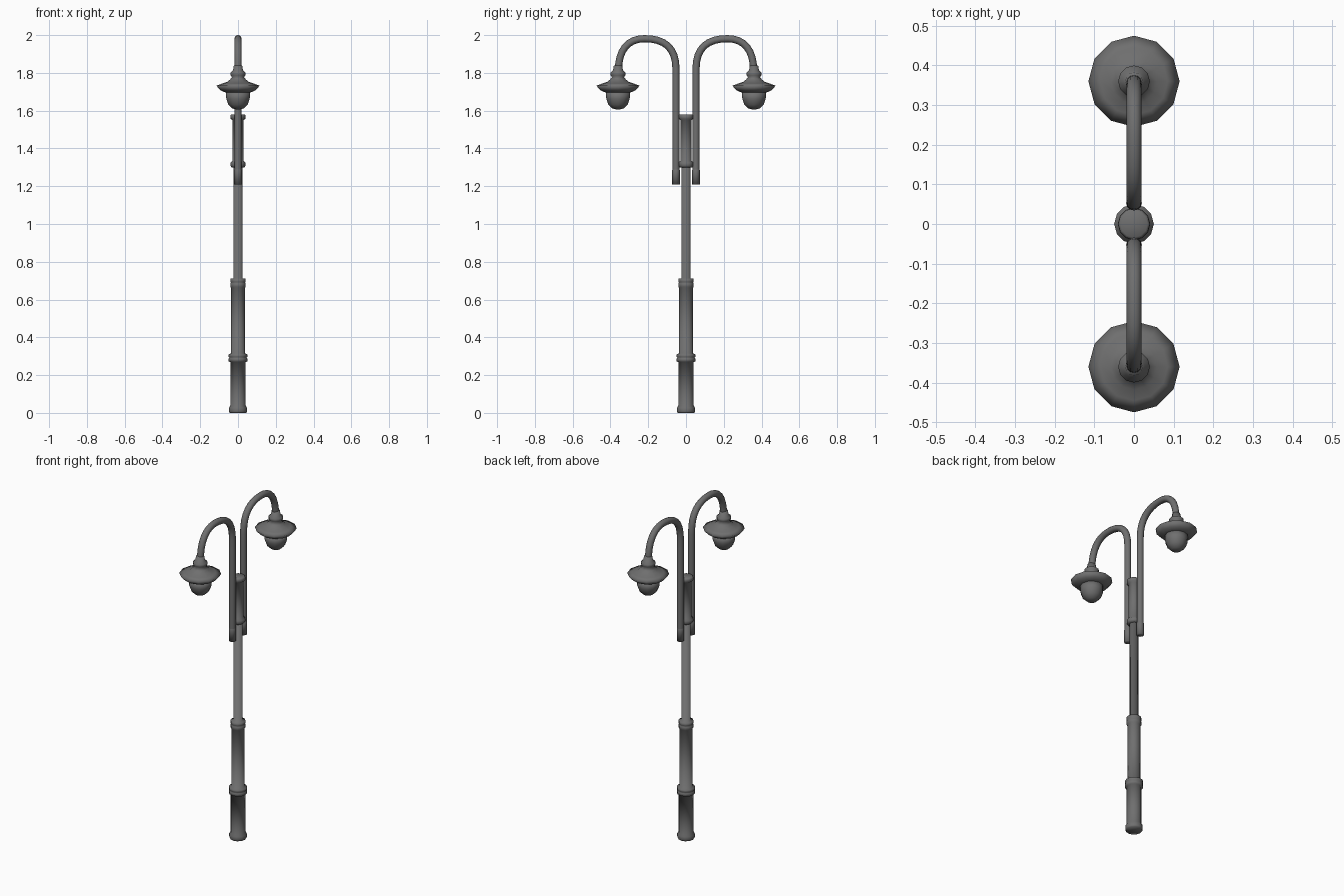
import bpy, bmesh, math

if "Cube" in bpy.data.objects:
    bpy.data.objects.remove(bpy.data.objects["Cube"])

SIDES = 12

# Dark painted metal
metal = bpy.data.materials.new("dark_metal")
metal.diffuse_color = (0.16, 0.16, 0.16, 1)
metal.use_nodes = True
metal.node_tree.nodes["Principled BSDF"].inputs["Base Color"].default_value = metal.diffuse_color


def finish(obj):
    """Smooth shading all over, dark metal."""
    obj.data.materials.append(metal)
    bpy.ops.object.select_all(action='DESELECT')
    obj.select_set(True)
    bpy.context.view_layer.objects.active = obj
    bpy.ops.object.shade_smooth()


def lathe(name, profile, y=0.0):
    """Revolve (radius, z) points, listed bottom to top, about a vertical axis."""
    bm = bmesh.new()
    rings = []
    for r, z in profile:
        rings.append([bm.verts.new((r * math.cos(math.tau * i / SIDES),
                                    r * math.sin(math.tau * i / SIDES), z))
                      for i in range(SIDES)])
    for a, b in zip(rings, rings[1:]):
        for i in range(SIDES):
            j = (i + 1) % SIDES
            bm.faces.new((a[i], a[j], b[j], b[i]))
    bmesh.ops.remove_doubles(bm, verts=bm.verts, dist=1e-5)
    bmesh.ops.recalc_face_normals(bm, faces=bm.faces)
    mesh = bpy.data.meshes.new(name)
    bm.to_mesh(mesh)
    bm.free()
    obj = bpy.data.objects.new(name, mesh)
    obj.location.y = y
    bpy.context.collection.objects.link(obj)
    finish(obj)
    return obj


def arm(name, s):
    """Bent tube rising beside the pole and hooking over to the lamp."""
    # each point: y, z, then left and right handle offsets
    pts = [(0.053, 1.22, (0, -0.1), (0, 0.1)),
           (0.053, 1.82, (0, -0.1), (0, 0.115)),
           (0.22, 1.981, (-0.105, 0), (0.085, 0)),
           (0.358, 1.81, (0, 0.115), (0, -0.05))]
    cu = bpy.data.curves.new(name, 'CURVE')
    cu.dimensions = '3D'
    cu.bevel_depth = 0.019
    cu.bevel_resolution = 4
    cu.resolution_u = 8
    cu.use_fill_caps = True
    sp = cu.splines.new('BEZIER')
    sp.bezier_points.add(len(pts) - 1)
    for p, (y, z, l, r) in zip(sp.bezier_points, pts):
        p.handle_left_type = p.handle_right_type = 'FREE'
        p.co = (0, s * y, z)
        p.handle_left = (0, s * (y + l[0]), z + l[1])
        p.handle_right = (0, s * (y + r[0]), z + r[1])
    obj = bpy.data.objects.new(name, cu)
    bpy.context.collection.objects.link(obj)
    bpy.ops.object.select_all(action='DESELECT')
    obj.select_set(True)
    bpy.context.view_layer.objects.active = obj
    bpy.ops.object.convert(target='MESH')
    finish(bpy.context.view_layer.objects.active)


# Pole: stepped shaft with collars
lathe("pole", [
    (0, 0), (0.045, 0), (0.048, 0.008), (0.048, 0.027), (0.041, 0.038),
    (0.041, 0.27), (0.05, 0.272), (0.05, 0.288), (0.046, 0.292),
    (0.05, 0.296), (0.05, 0.31), (0.036, 0.315),
    (0.036, 0.662), (0.041, 0.668), (0.041, 0.685), (0.038, 0.689),
    (0.041, 0.693), (0.041, 0.71), (0.025, 0.712), (0.025, 1.31), (0, 1.31)])

# Bracket: thicker sleeve that holds both arms
lathe("arm_bracket", [
    (0, 1.3), (0.034, 1.3), (0.04, 1.308), (0.04, 1.325), (0.03, 1.335),
    (0.03, 1.55), (0.04, 1.557), (0.04, 1.575), (0.034, 1.58), (0, 1.58)])

for side, s in (("front", -1), ("back", 1)):
    arm(side + "_arm", s)
    # Ferrule on the lower end of the arm
    lathe(side + "_arm_ferrule", [
        (0, 1.21), (0.02, 1.21), (0.02, 1.285), (0.018, 1.29)], s * 0.053)
    # Lamp cap and shade
    lathe(side + "_lamp_shade", [
        (0, 1.697), (0.068, 1.697), (0.09, 1.706), (0.115, 1.732),
        (0.085, 1.743), (0.058, 1.752), (0.042, 1.765), (0.032, 1.778),
        (0.04, 1.788), (0.04, 1.802), (0.027, 1.812), (0.022, 1.838),
        (0, 1.84)], s * 0.36)
    # Lamp globe
    lathe(side + "_lamp_globe", [
        (0, 1.605), (0.029, 1.611), (0.051, 1.632), (0.062, 1.662),
        (0.064, 1.70), (0, 1.70)], s * 0.36)
